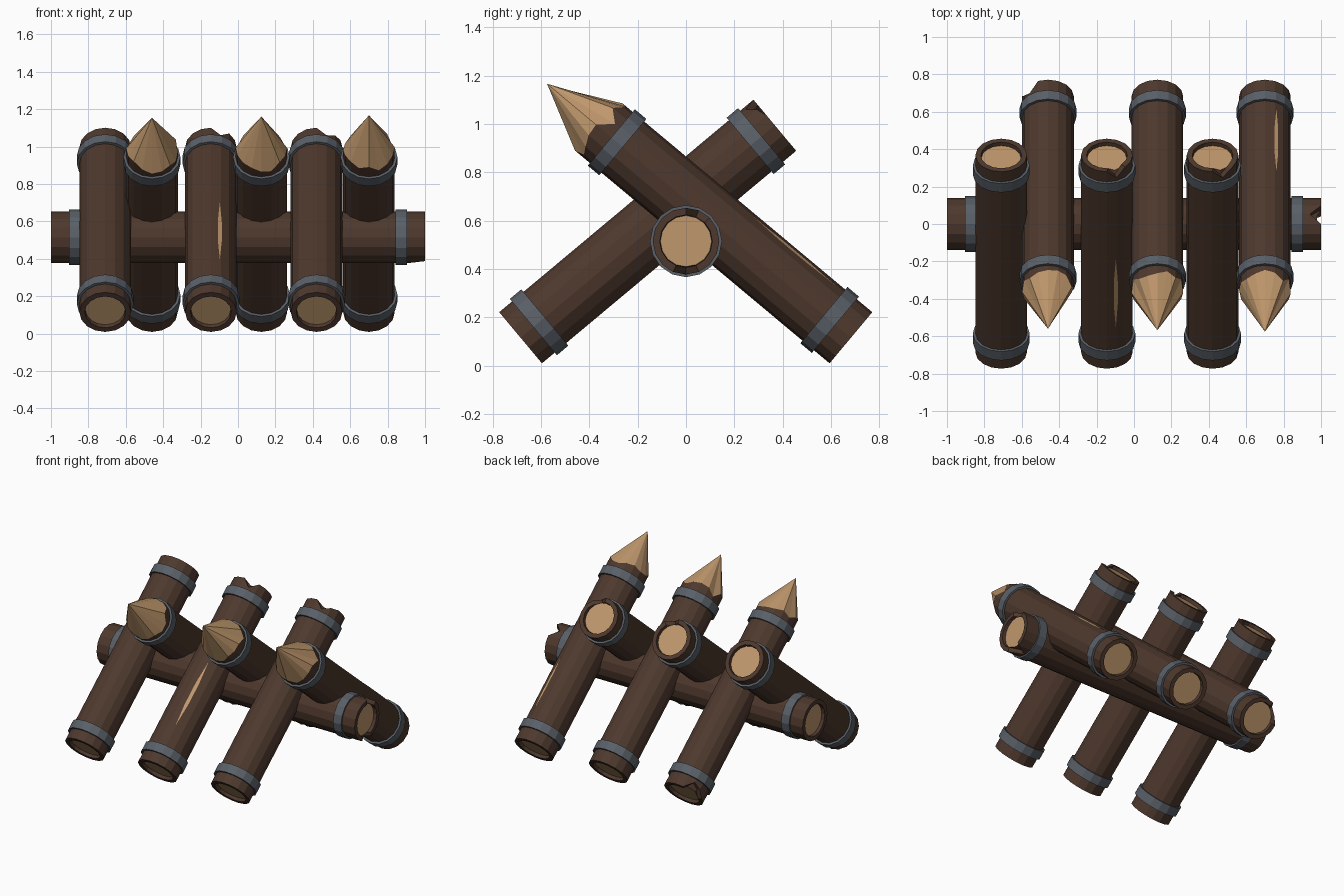
import bpy, bmesh, random
from math import sin, cos, pi, radians
from mathutils import Vector

if "Cube" in bpy.data.objects:
    bpy.data.objects.remove(bpy.data.objects["Cube"])

random.seed(4)
N, R = 16, 0.138


def material(name, rgb):
    m = bpy.data.materials.new(name)
    m.diffuse_color = (*rgb, 1)
    m.use_nodes = True
    m.node_tree.nodes["Principled BSDF"].inputs["Base Color"].default_value = m.diffuse_color
    return m


BARK = material("bark", (0.075, 0.040, 0.026))
WOOD = material("cut_wood", (0.52, 0.31, 0.15))
IRON = material("iron", (0.10, 0.115, 0.135))


class Axis:
    """Local frame of a log: distance along it, radius and angle around it."""
    def __init__(self, start, d, u):
        self.o, self.d, self.u = Vector(start), Vector(d).normalized(), Vector(u)
        self.v = self.u.cross(self.d)

    def at(self, s, r, a):
        return self.o + self.d * s + (self.u * cos(a) + self.v * sin(a)) * r


def finish(bm, name, mats):
    bmesh.ops.recalc_face_normals(bm, faces=bm.faces)
    me = bpy.data.meshes.new(name)
    bm.to_mesh(me)
    bm.free()
    for m in mats:
        me.materials.append(m)
    ob = bpy.data.objects.new(name, me)
    bpy.context.collection.objects.link(ob)
    return ob


def ring(bm, ax, s, r, shift=None):
    shift = shift or {}
    return [bm.verts.new(ax.at(s + shift.get(k, 0), r, 2 * pi * k / N)) for k in range(N)]


def bridge(bm, a, b):
    for k in range(N):
        j = (k + 1) % N
        bm.faces.new((a[k], a[j], b[j], b[k]))


def log(name, ax, length, tip=None, notch0=None, notch1=None):
    bm = bmesh.new()
    # recessed end, rim and bark
    rings = [ring(bm, ax, 0.022, 0.106), ring(bm, ax, 0, 0.109, notch0), ring(bm, ax, 0, R, notch0)]
    if tip:
        jag = {k: random.uniform(-0.055, 0.01) for k in range(N)}
        rings.append(ring(bm, ax, length, R, jag))
    else:
        rings += [ring(bm, ax, length, R, notch1), ring(bm, ax, length, 0.109, notch1),
                  ring(bm, ax, length - 0.022, 0.106)]
    for a, b in zip(rings, rings[1:]):
        bridge(bm, a, b)
    # pale cut faces
    cuts = [bm.faces.new(rings[0])]
    if tip:
        apex = bm.verts.new(ax.at(tip, 0, 0))
        last = rings[-1]
        cuts += [bm.faces.new((last[k], last[(k + 1) % N], apex)) for k in range(N)]
    else:
        cuts.append(bm.faces.new(rings[-1]))
    for f in cuts:
        f.material_index = 1
    finish(bm, name, (BARK, WOOD))


def band(name, ax, s, w=0.031, r=0.152):
    bm = bmesh.new()
    p = [ring(bm, ax, s + ds, rr) for ds, rr in ((-w, R - .01), (-w, r), (w, r), (w, R - .01))]
    for k in range(4):
        bridge(bm, p[k], p[(k + 1) % 4])
    finish(bm, name, (IRON,))


def split(name, ax, s0, s1, angle):
    # thin pale sliver where the bark has cracked
    bm = bmesh.new()
    a, h, m = radians(angle), 0.08, (s0 + s1) / 2
    pts = ((s0, 0), (m - .08, h), (m + .08, h), (s1, 0), (m + .08, -h), (m - .08, -h))
    bm.faces.new([bm.verts.new(ax.at(s, R + 0.002, a + da)) for s, da in pts])
    finish(bm, name, (WOOD,))


# horizontal beam
beam = Axis((-1, 0, 0.515), (1, 0, 0), (0, 1, 0))
log("beam", beam, 2.0, notch1={4: -0.09, 13: -0.06})
for i, s in enumerate((0.128, 1.872)):
    band(f"beam_band_{i}", beam, s, r=0.149)

# blunt logs leaning back
for i, (x, notch) in enumerate(((-0.71, None), (-0.145, {3: -0.05}), (0.42, {3: -0.05, 2: -0.015}))):
    ax = Axis((x, -0.685, 0.115), (0, 0.767, 0.641), (1, 0, 0))
    log(f"blunt_log_{i}", ax, 1.372, notch1=notch)
    for j, s in enumerate((0.10, 1.27)):
        band(f"blunt_log_{i}_band_{j}", ax, s)
    if i == 1:
        split("blunt_log_split", ax, 0.28, 0.76, 70)

# sharpened logs leaning forward
for i, (x, tip, notch) in enumerate(((-0.46, 1.62, {9: 0.04, 10: 0.06}), (0.125, 1.63, None), (0.70, 1.64, None))):
    ax = Axis((x, 0.683, 0.115), (0, -0.767, 0.641), (1, 0, 0))
    log(f"sharp_log_{i}", ax, 1.37, tip=tip, notch0=notch)
    for j, s in enumerate((0.115, 1.262)):
        band(f"sharp_log_{i}_band_{j}", ax, s)
    if i == 2:
        split("sharp_log_split", ax, 0.19, 0.63, -64)
